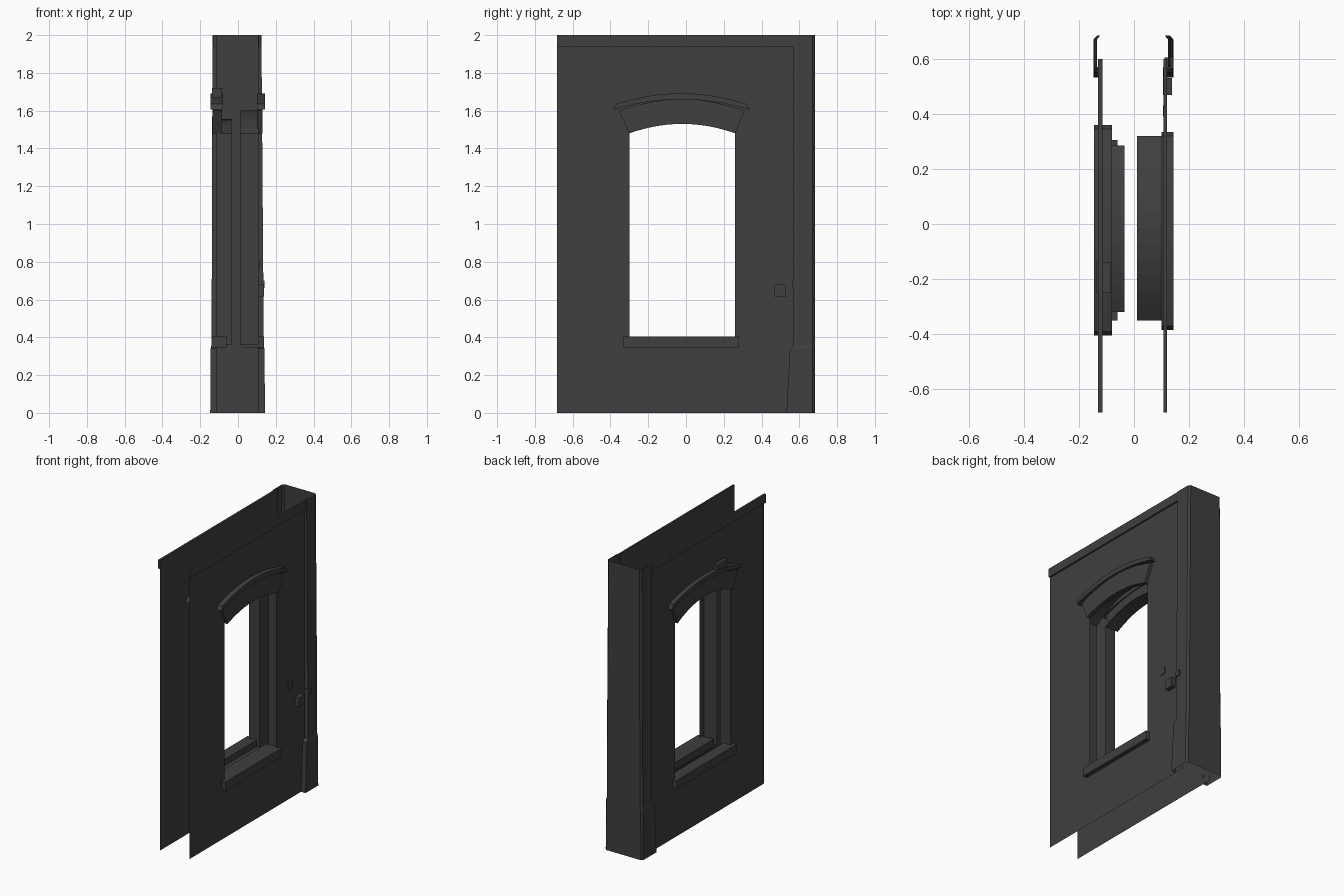
import bpy
import bmesh

cube = bpy.data.objects.get("Cube")
if cube:
    bpy.data.objects.remove(cube, do_unlink=True)

# One dark plaster colour
plaster = bpy.data.materials.new("dark_plaster")
plaster.use_nodes = True
color = (0.05, 0.05, 0.05, 1)
plaster.diffuse_color = color
plaster.node_tree.nodes["Principled BSDF"].inputs["Base Color"].default_value = color

SEGMENTS = 12
FRONT, BACK, TOP = -0.684, 0.6, 2.0


def finish(name, faces, closed=False):
    """Make an object from a list of faces given as point lists."""
    bm = bmesh.new()
    for points in faces:
        bm.faces.new([bm.verts.new(p) for p in points])
    bmesh.ops.remove_doubles(bm, verts=bm.verts, dist=0.0001)
    if closed:
        bmesh.ops.recalc_face_normals(bm, faces=bm.faces)
    mesh = bpy.data.meshes.new(name)
    bm.to_mesh(mesh)
    bm.free()
    mesh.materials.append(plaster)
    obj = bpy.data.objects.new(name, mesh)
    bpy.context.collection.objects.link(obj)
    return obj


def arch(y0, y1, spring, peak):
    """Points along a shallow arch from y0 to y1."""
    pts = []
    for i in range(SEGMENTS + 1):
        t = i / SEGMENTS
        pts.append((y0 + (y1 - y0) * t, spring + (peak - spring) * 4 * t * (1 - t)))
    return pts


def loft(loops, closed):
    """Quads joining successive point rows."""
    faces = []
    for a, b in zip(loops, loops[1:]):
        for i in range(len(a) if closed else len(a) - 1):
            j = (i + 1) % len(a)
            faces.append([a[i], a[j], b[j], b[i]])
    return faces


def band(name, lower, upper, x0, x1):
    """Solid strip between two curves in the yz plane."""
    rows = [[(x0, *a), (x1, *a), (x1, *b), (x0, *b)] for a, b in zip(lower, upper)]
    return finish(name, loft(rows, True) + [rows[0], rows[-1]], True)


def block(name, x, y, z):
    return band(name, [(y[0], z[0]), (y[1], z[0])], [(y[0], z[1]), (y[1], z[1])], *x)


def wall(name, x, hole, sill, outward):
    """Thin wall sheet with an arched opening."""
    y0, y1 = hole[0][0], hole[-1][0]
    quad = lambda ya, yb, za, zb, zt: [(x, ya, za), (x, yb, zb), (x, yb, zt), (x, ya, zt)]
    faces = [quad(FRONT, y0, 0, 0, TOP), quad(y1, BACK, 0, 0, TOP), quad(y0, y1, 0, 0, sill)]
    faces += [quad(a[0], b[0], a[1], b[1], TOP) for a, b in zip(hole, hole[1:])]
    if outward < 0:
        faces = [f[::-1] for f in faces]
    return finish(name, faces)


def reveal(name, x0, x1, top, sill):
    """Open tube lining the window opening."""
    loop = [(top[0][0], sill)] + top + [(top[-1][0], sill)]
    rows = [[(x, y, z) for y, z in loop] for x in (x0, x1)]
    return finish(name, loft(rows, True))


# Two walls, each with a lining, lintel, sill and top rim
sides = [
    dict(side="left", s=1, x=0.108, hole=(-0.30, 0.26, 1.48, 1.53), base=0.40,
         tube=(-0.35, 0.32, 1.48, 1.60), depth=0.01, body=(0.10, 0.13), cap=(0.10, 0.143),
         sill=(0.02, 0.137), rim=0.12),
    dict(side="right", s=-1, x=-0.115, hole=(-0.32, 0.285, 1.48, 1.555), base=0.36,
         tube=(-0.32, 0.285, 1.48, 1.555), depth=-0.035, body=(-0.135, -0.085),
         cap=(-0.146, -0.08), sill=(-0.14, -0.06), rim=-0.13),
]
for d in sides:
    n, x = d["side"], d["x"]
    hole = arch(*d["hole"])
    y0, y1, spring, peak = d["hole"]
    wall(n + "_wall", x, hole, d["base"], d["s"])
    reveal(n + "_window_lining", x, d["depth"], arch(*d["tube"]), 0.36)
    middle = arch(y0 - 0.055, y1 + 0.05, 1.60, 1.66)
    band(n + "_lintel", hole, middle, *d["body"])
    band(n + "_lintel_cap", arch(y0 - 0.085, y1 + 0.075, 1.605, 1.66),
         arch(y0 - 0.07, y1 + 0.06, 1.635, 1.692), *d["cap"])
    block(n + "_sill", d["sill"], (y0 - 0.03, y1 + 0.02), (0.345, 0.405))
    block(n + "_top_rim", (x, d["rim"]), (FRONT, BACK), (1.94, TOP))

# Corner pillar: open channel with a wider worn base
levels = [
    (0.0, -0.147, 0.143, 0.532), (0.34, -0.145, 0.140, 0.55),
    (0.36, -0.140, 0.135, 0.57), (0.70, -0.139, 0.134, 0.57), (TOP, -0.135, 0.124, 0.57),
]
rows = []
for z, xl, xr, edge in levels:
    outline = [(0.106, edge), (xr, edge), (xr, 0.67), (xr - 0.012, 0.684),
               (xl + 0.012, 0.684), (xl, 0.67), (xl, edge), (-0.114, edge)]
    rows.append([(px, py, z) for px, py in outline])
finish("corner_pillar", loft(rows, False))

# Exposed bricks and broken bits
block("loose_brick", (0.105, 0.138), (0.468, 0.53), (0.617, 0.68))
block("small_chip", (0.105, 0.113), (0.39, 0.43), (0.76, 0.81))
block("pillar_chip", (0.11, 0.141), (0.565, 0.605), (0.66, 0.70))
block("lintel_fragment", (-0.138, -0.085), (-0.25, -0.14), (1.65, 1.72))
